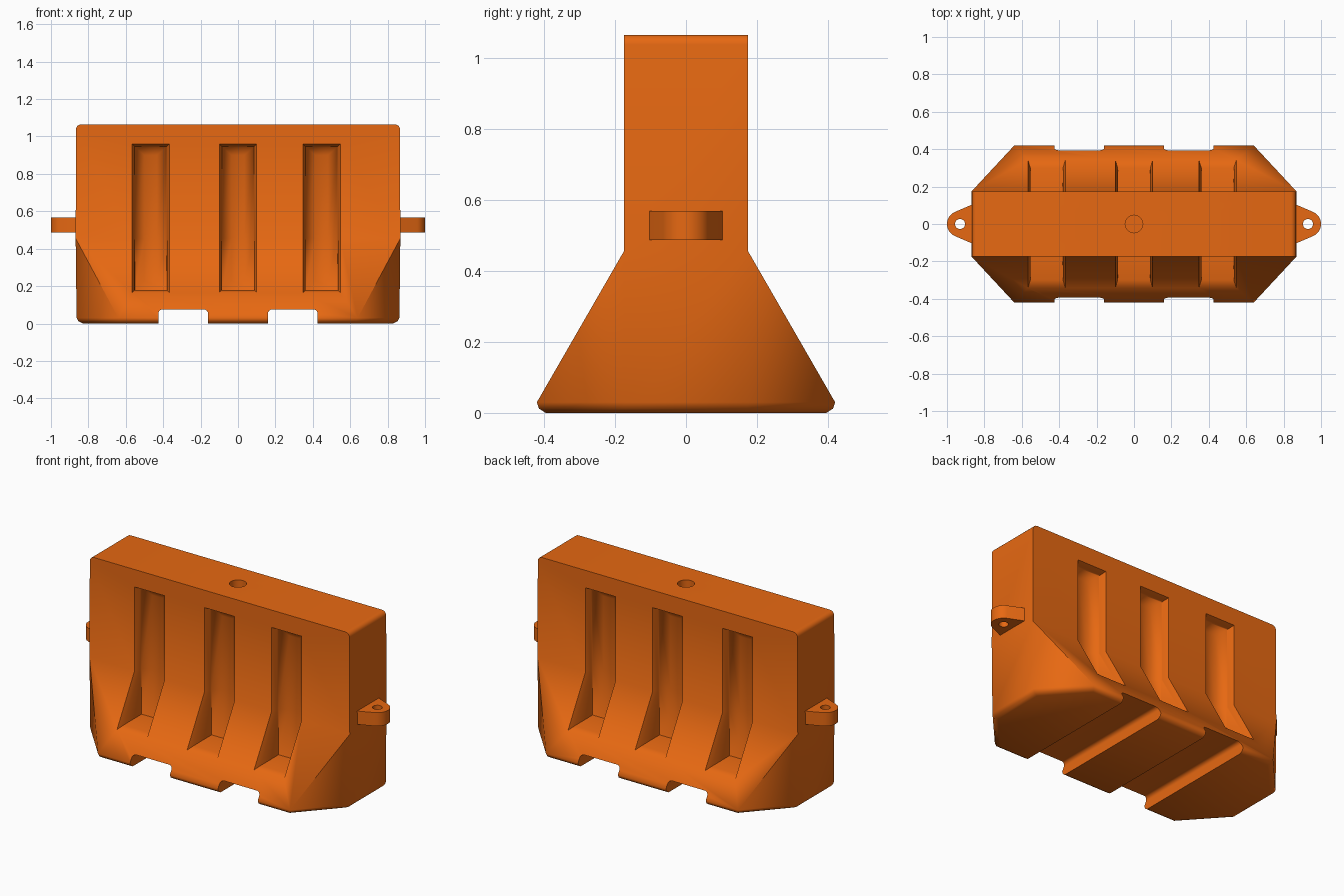
import bpy, bmesh
from math import sin, cos, pi, radians, atan2, acos, hypot

if "Cube" in bpy.data.objects:
    bpy.data.objects.remove(bpy.data.objects["Cube"])

WAIST_Z, TOP_Y, FOOT_Y, FOOT_Z = 0.455, 0.175, 0.42, 0.03

orange = bpy.data.materials.new("orange_plastic")
orange.diffuse_color = (0.80, 0.14, 0.006, 1)
orange.use_nodes = True
orange.node_tree.nodes["Principled BSDF"].inputs["Base Color"].default_value = orange.diffuse_color


def loft(bm, rings, caps=True):
    """Skin closed rings of equal length into a solid."""
    vs = [[bm.verts.new(p) for p in r] for r in rings]
    n = len(vs[0])
    for a, b in zip(vs, vs[1:]):
        for i in range(n):
            j = (i + 1) % n
            bm.faces.new((a[i], a[j], b[j], b[i]))
    if caps:
        bm.faces.new(vs[0])
        bm.faces.new(vs[-1])
    return vs


def make(name, bm):
    bmesh.ops.remove_doubles(bm, verts=bm.verts, dist=1e-5)
    bmesh.ops.recalc_face_normals(bm, faces=bm.faces)
    me = bpy.data.meshes.new(name)
    bm.to_mesh(me)
    bm.free()
    ob = bpy.data.objects.new(name, me)
    bpy.context.collection.objects.link(ob)
    me.materials.append(orange)
    return ob


def select(ob):
    bpy.ops.object.select_all(action='DESELECT')
    ob.select_set(True)
    bpy.context.view_layer.objects.active = ob


def cut(ob, cutter):
    m = ob.modifiers.new("cut", 'BOOLEAN')
    m.operation, m.solver, m.object = 'DIFFERENCE', 'EXACT', cutter
    select(ob)
    bpy.ops.object.modifier_apply(modifier=m.name)
    bpy.data.objects.remove(cutter)


def smooth(ob, deg):
    select(ob)
    bpy.ops.object.shade_smooth_by_angle(angle=radians(deg))


def circle(x, y, z, r, n=32):
    return [(x + r * cos(2 * pi * i / n), y + r * sin(2 * pi * i / n), z) for i in range(n)]


# body: stacked eight-sided plan rings, rectangular above the waist
def plan(z, hx, hy, cx, ey=TOP_Y):
    q = [(hx, ey), (cx, hy)]
    pts = q + [(-x, y) for x, y in reversed(q)]
    pts += [(-x, -y) for x, y in pts]
    return [(x, y, z) for x, y in pts]


rings = [plan(0, 0.83, 0.395, 0.622, 0.165),
         plan(0.012, 0.854, 0.414, 0.635, 0.172),
         plan(FOOT_Z, 0.863, FOOT_Y, 0.64),
         plan(WAIST_Z, 0.868, TOP_Y, 0.868)]
for i in range(6):
    a = i * pi / 10
    hx = 0.838 + 0.028 * cos(a)
    rings.append(plan(1.037 + 0.028 * sin(a), hx, TOP_Y, hx))
bm = bmesh.new()
loft(bm, rings)
# drop the collapsed corner faces above the waist
bmesh.ops.remove_doubles(bm, verts=bm.verts, dist=1e-5)
bmesh.ops.dissolve_degenerate(bm, edges=bm.edges, dist=1e-6)
body = make("barrier_body", bm)


# recessed panels: rim follows the wall, then a deep pocket with sloped floor edges
def wall_y(z):
    t = max(0, (WAIST_Z - z) / (WAIST_Z - FOOT_Z))
    return TOP_Y + t * (FOOT_Y - TOP_Y)


def panel(bm, cx, s):
    def ring(w, z0, z1, depth=None, flat=None):
        col = [(z, flat if flat else wall_y(z) - depth) for z in (z0, WAIST_Z, z1)]
        return ([(cx - w, s * y, z) for z, y in col] +
                [(cx + w, s * y, z) for z, y in reversed(col)])
    vs = loft(bm, [ring(0.105, 0.16, 0.965, depth=-0.013),
                   ring(0.087, 0.178, 0.947, depth=0.035),
                   ring(0.085, 0.18, 0.945, flat=0.13),
                   ring(0.034, 0.23, 0.90, flat=0.10)], caps=False)
    for r in (vs[0], vs[-1]):
        bm.faces.new((r[0], r[1], r[4], r[5]))
        bm.faces.new((r[1], r[2], r[3], r[4]))


bm = bmesh.new()
for cx in (-0.467, 0, 0.447):
    for s in (-1, 1):
        panel(bm, cx, s)

# forklift slots with rounded upper corners
for cx in (-0.293, 0.293):
    w, h, r = 0.133, 0.075, 0.022
    prof = [(-w, -0.1), (w, -0.1)]
    prof += [(w - r + r * cos(a), h - r + r * sin(a)) for a in [i * pi / 8 for i in range(5)]]
    prof += [(-x, z) for x, z in reversed(prof[2:])]
    loft(bm, [[(cx + x, y, z) for x, z in prof] for y in (-0.6, 0.6)])

# filler hole in the top
loft(bm, [circle(0, 0, z, 0.047) for z in (1.0, 1.2)])
cut(body, make("body_cutter", bm))
smooth(body, 50)

# linking lugs: tapered plate with round tip and pin hole
tip_x, tip_r, base_x, base_y = 0.93, 0.07, 0.84, 0.115
for side, s in (("right", 1), ("left", -1)):
    dx, dy = base_x - tip_x, base_y
    a0 = atan2(dy, dx) - acos(tip_r / hypot(dx, dy))
    outline = [(base_x, -base_y)]
    outline += [(tip_x + tip_r * cos(a), tip_r * sin(a))
                for a in [-a0 + 2 * a0 * i / 16 for i in range(17)]]
    outline += [(base_x, base_y)]
    bm = bmesh.new()
    loft(bm, [[(s * x, y, z) for x, y in outline] for z in (0.487, 0.568)])
    lug = make(side + "_link_lug", bm)
    bm = bmesh.new()
    loft(bm, [circle(s * tip_x, 0, z, 0.027, 24) for z in (0.4, 0.7)])
    cut(lug, make("pin_cutter", bm))
    smooth(lug, 30)
